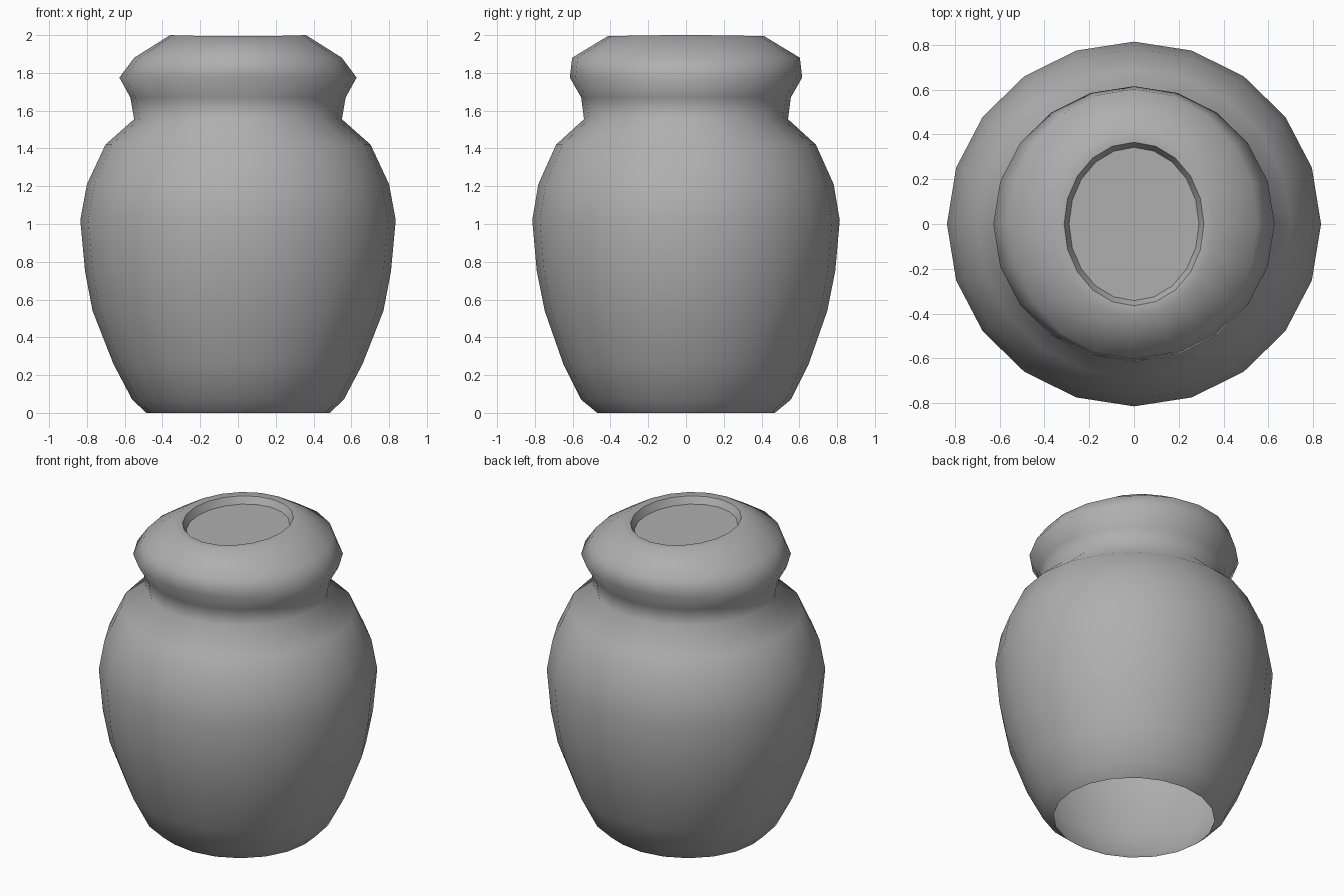
import bpy
import bmesh
import math

if "Cube" in bpy.data.objects:
    bpy.data.objects.remove(bpy.data.objects["Cube"], do_unlink=True)

SIDES = 20

# Slightly oval rings from base to recessed top: half width, half depth, height
PROFILE = [
    (0.485, 0.47, 0.0),
    (0.56, 0.555, 0.07),
    (0.66, 0.65, 0.26),
    (0.77, 0.748, 0.54),
    (0.81, 0.79, 0.75),
    (0.835, 0.814, 1.02),
    (0.80, 0.782, 1.21),
    (0.702, 0.688, 1.42),
    (0.55, 0.54, 1.555),
    (0.57, 0.555, 1.67),
    (0.628, 0.615, 1.775),
    (0.55, 0.603, 1.88),
    (0.36, 0.415, 1.997),
    (0.312, 0.365, 1.995),
    (0.29, 0.342, 1.95),
]


def make_material(name, color):
    mat = bpy.data.materials.new(name)
    mat.use_nodes = True
    mat.diffuse_color = color
    mat.node_tree.nodes["Principled BSDF"].inputs["Base Color"].default_value = color
    return mat


def add_ring(bm, rx, ry, z):
    angles = [2 * math.pi * i / SIDES for i in range(SIDES)]
    # The lip ring dips a little toward front and back
    dip = 0.003 if z > 1.99 else 0
    return [bm.verts.new((rx * math.cos(a), ry * math.sin(a),
                          z + dip * math.cos(2 * a))) for a in angles]


def sharpen(bm, ring):
    for i, v in enumerate(ring):
        bm.edges.get((v, ring[(i + 1) % SIDES])).smooth = False


# Jar: skin the rings, leave the base open and close the recessed top
bm = bmesh.new()
rings = [add_ring(bm, *row) for row in PROFILE]
for low, high in zip(rings, rings[1:]):
    for i in range(SIDES):
        j = (i + 1) % SIDES
        bm.faces.new((low[i], low[j], high[j], high[i])).smooth = True
bm.faces.new(rings[-1])

# Crisp edges at the mouth and the recess floor
for ring in rings[-2:]:
    sharpen(bm, ring)

mesh = bpy.data.meshes.new("jar")
bm.to_mesh(mesh)
bm.free()
mesh.materials.append(make_material("mid grey clay", (0.43, 0.43, 0.43, 1)))
jar = bpy.data.objects.new("jar", mesh)
bpy.context.collection.objects.link(jar)
